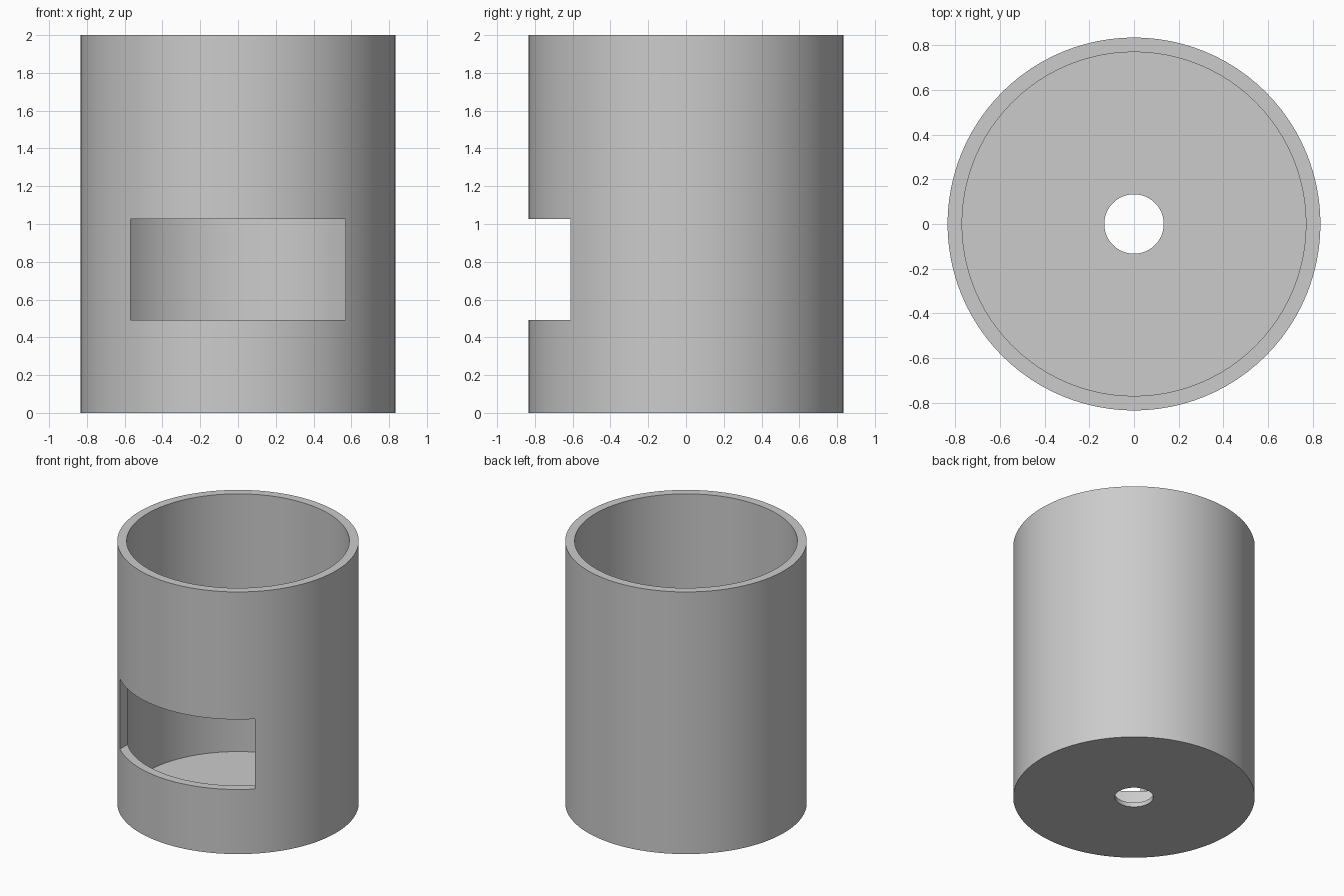
import bpy, bmesh, math
from mathutils import Matrix, Vector

OUTER, INNER, HOLE = 0.835, 0.77, 0.133
HEIGHT, FLOOR = 2.0, 0.034
SEGMENTS = 96

default = bpy.data.objects.get("Cube")
if default:
    bpy.data.objects.remove(default, do_unlink=True)


def make_object(name, bm):
    bmesh.ops.recalc_face_normals(bm, faces=bm.faces)
    mesh = bpy.data.meshes.new(name)
    bm.to_mesh(mesh)
    bm.free()
    obj = bpy.data.objects.new(name, mesh)
    bpy.context.collection.objects.link(obj)
    return obj


# Plain grey material
grey = bpy.data.materials.new("grey")
grey.use_nodes = True
colour = (0.6, 0.6, 0.6, 1)
grey.diffuse_color = colour
grey.node_tree.nodes["Principled BSDF"].inputs["Base Color"].default_value = colour

# Cup: wall and floor section turned around the z axis, leaving a drain hole
section = [(HOLE, 0), (OUTER, 0), (OUTER, HEIGHT),
           (INNER, HEIGHT), (INNER, FLOOR), (HOLE, FLOOR)]
bm = bmesh.new()
verts = [bm.verts.new((r, 0, z)) for r, z in section]
edges = [bm.edges.new((v, verts[i - 1])) for i, v in enumerate(verts)]
bmesh.ops.spin(bm, geom=verts + edges, cent=(0, 0, 0), axis=(0, 0, 1),
               angle=math.tau, steps=SEGMENTS, use_duplicate=False)
bmesh.ops.remove_doubles(bm, verts=bm.verts, dist=0.0001)
cup = make_object("cup_body", bm)
cup.data.materials.append(grey)

# Straight-sided window through the front wall
low, high, half_width = 0.493, 1.027, 0.569
bm = bmesh.new()
bmesh.ops.create_cube(bm, size=1, matrix=Matrix.LocRotScale(
    Vector((0, -0.7, (low + high) / 2)), None,
    Vector((2 * half_width, 1, high - low))))
cutter = make_object("window_cutter", bm)
cutter.data.materials.append(grey)
cutter.hide_render = True

cut = cup.modifiers.new("window", 'BOOLEAN')
cut.operation = 'DIFFERENCE'
cut.solver = 'EXACT'
cut.object = cutter

# Apply the cut, then smooth the curved walls
bpy.ops.object.select_all(action='DESELECT')
cup.select_set(True)
bpy.context.view_layer.objects.active = cup
bpy.ops.object.modifier_apply(modifier=cut.name)
bpy.data.objects.remove(cutter, do_unlink=True)
bpy.ops.object.shade_smooth_by_angle(angle=math.radians(30))
